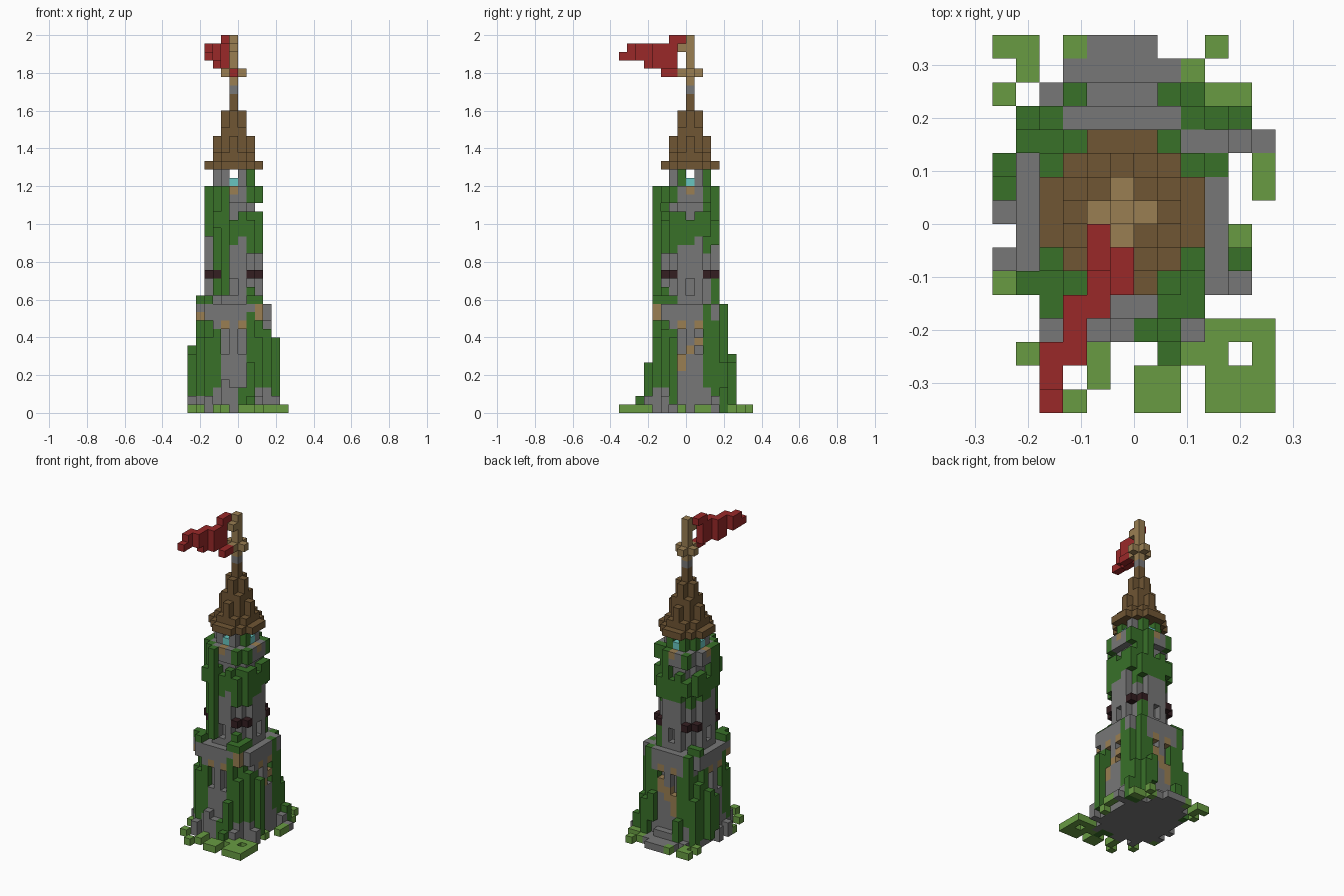
import bpy
import bmesh
import random
from mathutils import Vector

if "Cube" in bpy.data.objects:
    bpy.data.objects.remove(bpy.data.objects["Cube"], do_unlink=True)

random.seed(7)
SIZE = 2 / 45                                   # edge of one block
ORIGIN = Vector((-SIZE / 2, SIZE / 2, 0))       # tower axis
AXES = [Vector(a) for a in ((1, 0, 0), (0, 1, 0), (0, 0, 1))]
cells = {}                                      # block position -> part name

COLOURS = {
    "stone grey": (.185, .185, .185),
    "ivy green": (.040, .165, .022),
    "grass green": (.14, .33, .055),
    "roof brown": (.16, .092, .034),
    "light wood": (.32, .21, .085),
    "flag red": (.32, .022, .022),
    "dark beam": (.034, .013, .015),
    "window cyan": (.14, .56, .53),
}
PARTS = {
    "stone_tower": "stone grey", "ivy": "ivy green", "grass": "grass green",
    "roof": "roof brown", "wood_trim": "light wood", "flagpole": "light wood",
    "pole_collar": "stone grey", "flag": "flag red", "corner_beams": "dark beam",
    "windows": "window cyan",
}


def put(part, x, y, low, high=None):
    """Stack of blocks from low to high."""
    for k in range(low, (low if high is None else high) + 1):
        cells[x, y, k] = part


def disc(radius, cut):
    """Octagonal set of columns."""
    span = range(-radius, radius + 1)
    return [(x, y) for x in span for y in span if abs(x) + abs(y) <= cut]


def layer(part, radius, cut, low, high=None):
    for x, y in disc(radius, cut):
        put(part, x, y, low, high)


def around(x, y):
    """The same column turned onto all four sides."""
    return [(x, y), (-y, x), (-x, -y), (y, -x)]


def carve(x, y, low, high):
    for a, b in around(x, y):
        for k in range(low, high + 1):
            cells.pop((a, b, k), None)


# Stone tower: base, lower storey, ledge, middle storey, lookout and its overhang
layer("stone_tower", 4, 7, 0, 2)
layer("stone_tower", 4, 6, 3, 10)
layer("stone_tower", 4, 7, 11, 12)
layer("stone_tower", 3, 4, 13, 21)
layer("stone_tower", 2, 3, 22, 28)
layer("stone_tower", 3, 4, 25, 26)

# Doorstep path and loose stones
for y, left, right in ((5, -3, 2), (6, -2, 2), (7, -1, 1)):
    for x in range(left, right + 1):
        put("stone_tower", x, y, 0)
for x in (-1, 0, 1):
    put("stone_tower", x, 5, 1)
put("stone_tower", 6, 3, 0)
for x, y in ((5, 3), (5, -3), (-5, 0), (-5, -2), (-3, -5), (3, -5)):
    put("stone_tower", x, y, 0, 1)
for x, top in ((-1, 3), (0, 2)):
    put("stone_tower", x, -5, 0, top)

# Slots in the walls
for side in (-1, 1):
    carve(side, -4, 7, 9)
carve(0, -3, 14, 15)

# Wooden lintels, ledge ends and slanting braces
for side in (-1, 1):
    for x, y in around(side, -4):
        put("wood_trim", x, y, 10)
put("wood_trim", 3, -4, 11, 12)
put("wood_trim", -4, -3, 11)
for i, (low, high) in enumerate(((5, 6), (7, 7), (8, 8))):
    put("wood_trim", 4, i - 1, low, high)
    put("wood_trim", i - 1, 4, low - 1, high)

# Ivy on the corners of the lower storey
for x, y in disc(4, 6):
    if min(abs(x), abs(y)) >= 2 and abs(x) + abs(y) == 6:
        put("ivy", x, y, 3, random.randint(9, 12))
for column in ((4, 3), (3, 4), (5, 2), (2, 5)):
    for sx in (-1, 1):
        for sy in (-1, 1):
            x, y = column[0] * sx, column[1] * sy
            outer = max(column) == 5
            if outer and random.random() < .5:
                continue
            put("ivy", x, y, random.randint(1, 3), random.randint(5, 8) if outer else random.randint(8, 10))
put("ivy", -5, 2, 1, 7)
put("ivy", -5, 1, 2, 6)
put("ivy", 5, -2, 1, 8)
put("ivy", 5, 4, 0, 2)
put("ivy", 4, 4, 0, 5)
put("ivy", -4, 4, 0, 6)
put("ivy", -2, 5, 1, 3)
put("ivy", 3, 5, 1, 5)
put("ivy", 1, -5, 0, 2)
put("ivy", 2, -5, 0, 4)
put("ivy", 2, -6, 0, 1)
for x in (-3, 3):
    put("ivy", x, 4, 3, 12)

# Ivy on the ledge
for x, y in ((-4, -3), (-3, -4), (-3, -3), (2, -4), (3, -4), (2, -3), (3, -3), (3, -2), (-3, 3), (-4, 3), (2, 3)):
    put("ivy", x, y, 13, 13 if abs(x) + abs(y) > 5 else random.randint(13, 15))

# Ivy collar: hanging at the corners, a bib on each face, patches on the overhang
for x, y in disc(3, 5):
    reach = abs(x) + abs(y)
    if max(abs(x), abs(y)) == 3 or reach == 4:
        middle = reach == 3
        put("ivy", x, y, 20 if middle else random.randint(19, 21), 22 if middle else random.choice((22, 23, 23)))
        if reach == 5 and random.random() < .6:
            put("ivy", x, y, 25, 26)

# Tall ivy strands and patches under the roof
for x, y in ((-1, -4), (-2, -3)):
    put("ivy", x, y, 14, 26)
for x, y in ((-3, -2), (-3, -1), (1, 3), (2, 2)):
    put("ivy", x, y, 22, 26)
put("ivy", -2, -4, 22, 23)
for x, y in ((2, -1), (1, 2), (-1, 2), (-2, 1)):
    put("ivy", x, y, 27, 28)

# Dark beams at the middle storey corners
for x, y in around(2, -3) + around(3, -2) + around(2, -2):
    put("corner_beams", x, y, 16)

# Lookout windows with sills, open from side to side
for x, y in around(0, -2):
    put("windows", x, y, 27)
for x, y in around(0, -3):
    put("wood_trim", x, y, 26)
for reach in range(3):
    carve(0, -reach, 28, 28)

# Stepped roof
layer("roof", 3, 4, 29)
layer("roof", 2, 3, 30)
layer("roof", 2, 2, 31, 32)
layer("roof", 1, 2, 33)
layer("roof", 1, 1, 34, 35)
put("roof", 0, 0, 36, 37)

# Flagpole with collar and crosspiece
put("pole_collar", 0, 0, 38)
put("flagpole", 0, 0, 39, 44)
layer("flagpole", 1, 1, 40)
put("flagpole", 0, -1, 43)

# Waving flag, drawn from the pole outwards
WAVE = ((-1, -1, 44, 44), (-1, -2, 41, 44), (-1, -3, 41, 43), (-1, -4, 41, 43),
        (-2, -4, 41, 43), (-2, -5, 41, 43), (-2, -6, 42, 43), (-3, -6, 42, 43),
        (-3, -7, 42, 43), (-3, -8, 42, 42))
for fold in WAVE:
    put("flag", *fold)
for y in (-2, -3):
    put("flag", 0, y, 40)

# Grass tufts: one text row per block row, from front to back, starting at x = -5
TUFTS = {
    -8: "...g..gg.ggg", -7: "....g.gg.ggg", -6: ".g..g...gg.g", -5: ".........ggg",
    -3: "g...........", -1: "..........g.", 1: "...........g", 2: "...........g",
    5: "g........gg.", 6: ".g......g...", 7: "gg.g.....g..",
}
for y, row in TUFTS.items():
    for i, mark in enumerate(row):
        if mark == "g":
            put("grass", i - 5, y, 0)

# Materials
materials = {}
for name, rgb in COLOURS.items():
    mat = bpy.data.materials.new(name)
    mat.use_nodes = True
    mat.diffuse_color = (*rgb, 1)
    mat.node_tree.nodes["Principled BSDF"].inputs["Base Color"].default_value = (*rgb, 1)
    materials[name] = mat


def build(part):
    """Mesh of the outward faces of every block in a part."""
    bm = bmesh.new()
    for cell in [c for c, p in cells.items() if p == part]:
        for a in range(3):
            for sign in (-1, 1):
                normal = AXES[a] * sign
                if tuple(int(v) for v in Vector(cell) + normal) in cells:
                    continue
                u, v = AXES[(a + 1) % 3], AXES[(a + 2) % 3] * sign
                middle = Vector(cell) + AXES[2] / 2 + normal / 2
                corners = (-u - v, u - v, u + v, v - u)
                bm.faces.new([bm.verts.new((middle + c / 2) * SIZE + ORIGIN) for c in corners])
    bmesh.ops.remove_doubles(bm, verts=bm.verts, dist=SIZE / 100)
    mesh = bpy.data.meshes.new(part)
    bm.to_mesh(mesh)
    bm.free()
    mesh.materials.append(materials[PARTS[part]])
    bpy.context.collection.objects.link(bpy.data.objects.new(part, mesh))


for part in PARTS:
    build(part)
